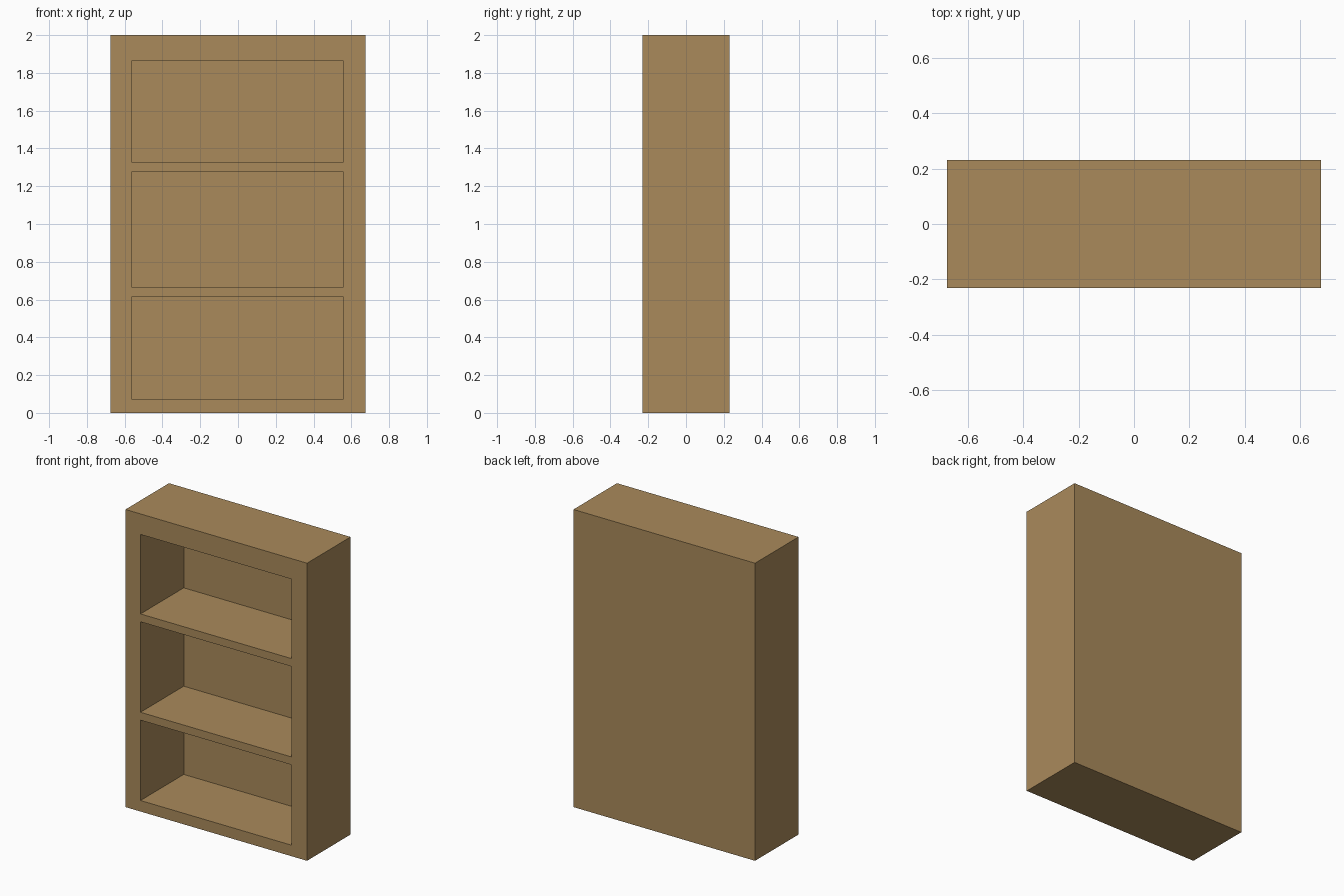
import bpy, bmesh
from mathutils import Matrix

if "Cube" in bpy.data.objects:
    bpy.data.objects.remove(bpy.data.objects["Cube"])

W, D, H = 0.675, 0.231, 2.0          # half width, half depth, height
BACK = 0.003                         # thin back panel
LEFT, RIGHT = -0.563, 0.559          # sides of the openings
OPENINGS = [(0.074, 0.614), (0.667, 1.275), (1.328, 1.862)]

wood = bpy.data.materials.new("light brown wood")
wood.diffuse_color = (0.40, 0.255, 0.105, 1)
wood.use_nodes = True
wood.node_tree.nodes["Principled BSDF"].inputs["Base Color"].default_value = wood.diffuse_color


def box_object(name, boxes):
    """One object made of boxes given as (min corner, max corner)."""
    bm = bmesh.new()
    for lo, hi in boxes:
        size = [b - a for a, b in zip(lo, hi)]
        mid = [(a + b) / 2 for a, b in zip(lo, hi)]
        bmesh.ops.create_cube(bm, size=1, matrix=Matrix.Translation(mid) @ Matrix.Diagonal((*size, 1)))
    mesh = bpy.data.meshes.new(name)
    bm.to_mesh(mesh)
    bm.free()
    mesh.materials.append(wood)
    obj = bpy.data.objects.new(name, mesh)
    bpy.context.collection.objects.link(obj)
    return obj


# Solid case
case = box_object("bookcase", [((-W, -D, 0), (W, D, H))])

# Three shelf compartments, cut from the front up to the back panel
cutter = box_object("compartment_cutter",
                    [((LEFT, -D - 0.1, z0), (RIGHT, D - BACK, z1)) for z0, z1 in OPENINGS])
cutter.hide_render = True
cutter.hide_viewport = True

cut = case.modifiers.new("compartments", 'BOOLEAN')
cut.operation = 'DIFFERENCE'
cut.solver = 'EXACT'
cut.object = cutter
